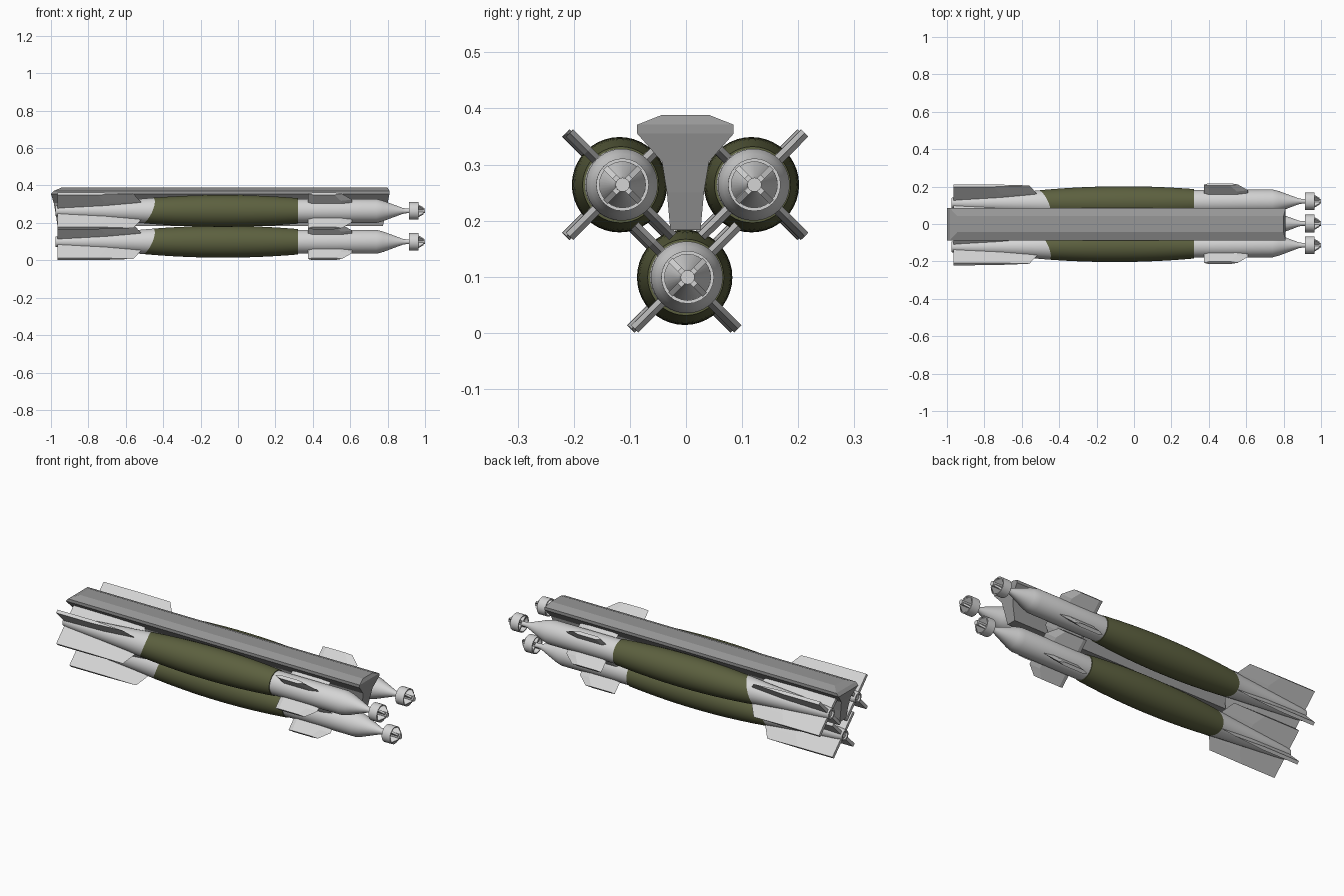
import bpy, bmesh, math
from mathutils import Matrix, Vector

if "Cube" in bpy.data.objects:
    bpy.data.objects.remove(bpy.data.objects["Cube"])


def material(name, rgb):
    m = bpy.data.materials.new(name)
    m.diffuse_color = (*rgb, 1)
    m.use_nodes = True
    m.node_tree.nodes["Principled BSDF"].inputs["Base Color"].default_value = m.diffuse_color
    return m


LIGHT = material("light grey", (0.66, 0.66, 0.66))
OLIVE = material("olive green", (0.108, 0.118, 0.05))
RACK = material("rack grey", (0.31, 0.31, 0.31))


def finish(name, bm, mats, matrix=None, smooth=True):
    if matrix:
        bm.transform(matrix)
    bmesh.ops.recalc_face_normals(bm, faces=bm.faces[:])
    me = bpy.data.meshes.new(name)
    bm.to_mesh(me)
    bm.free()
    for m in mats:
        me.materials.append(m)
    ob = bpy.data.objects.new(name, me)
    bpy.context.collection.objects.link(ob)
    if smooth:
        bpy.ops.object.select_all(action='DESELECT')
        ob.select_set(True)
        bpy.context.view_layer.objects.active = ob
        bpy.ops.object.shade_smooth_by_angle(angle=math.radians(30))
    return ob


def lathe(profile, n=40, closed=False):
    """Spin (x, radius) points around the x axis."""
    bm = bmesh.new()
    vs = [bm.verts.new((x, 0, r)) for x, r in profile]
    es = [bm.edges.new((a, b)) for a, b in zip(vs, vs[1:])]
    if closed:
        es.append(bm.edges.new((vs[-1], vs[0])))
    bmesh.ops.spin(bm, geom=vs + es, cent=(0, 0, 0), axis=(1, 0, 0),
                   angle=2 * math.pi, steps=n, use_duplicate=False)
    bmesh.ops.remove_doubles(bm, verts=bm.verts[:], dist=1e-5)
    return bm


def four_fins(outline, inner, t):
    """Four diagonal fins: thin outline in the middle, thick inner outline."""
    bm = bmesh.new()
    n = len(outline)
    for k in range(4):
        rot = Matrix.Rotation(math.radians(45 + 90 * k), 3, 'X')
        ring = lambda pts, y: [bm.verts.new(rot @ Vector((x, y, r))) for x, r in pts]
        mid, a, b = ring(outline, 0), ring(inner, t / 2), ring(inner, -t / 2)
        bm.faces.new(a)
        bm.faces.new(b[::-1])
        for i in range(n):
            j = (i + 1) % n
            bm.faces.new((mid[i], mid[j], a[j], a[i]))
            bm.faces.new((mid[j], mid[i], b[i], b[j]))
    bmesh.ops.remove_doubles(bm, verts=bm.verts[:], dist=1e-6)
    return bm


def bomb(label, y, z):
    place = Matrix.Translation((0, y, z)) @ Matrix.Rotation(0.005, 4, 'Z')

    # Barrel-shaped casing with tail cone, olive in front of a slanted paint line
    tail = [(-0.95, 0), (-0.95, 0.02), (-0.975, 0.02), (-0.975, 0.028),
            (-0.94, 0.033), (-0.75, 0.047)]
    xs = [-0.56 + 0.88 * i / 22 for i in range(23)]
    barrel = [(x, 0.085 - 0.106 * (x + 0.08) ** 2) for x in xs]
    bm = lathe(tail + barrel + [(0.325, 0)])
    co, no = Vector((-0.485, 0, 0)), Vector((1, 0.4, -0.4)).normalized()
    bmesh.ops.bisect_plane(bm, geom=bm.verts[:] + bm.edges[:] + bm.faces[:],
                           plane_co=co, plane_no=no)
    for f in bm.faces:
        f.material_index = int((f.calc_center_median() - co).dot(no) > 0)
    finish(label + "_casing", bm, [LIGHT, OLIVE], place)

    # Guidance section: cylinder, nose cone and probe rod
    bm = lathe([(0.30, 0), (0.30, 0.064), (0.74, 0.064), (0.775, 0.055), (0.88, 0.016),
                (0.90, 0.0125), (1.0, 0.0125), (1.0, 0)])
    finish(label + "_guidance_nose", bm, [LIGHT], place)

    # Nose ring with cross vanes
    bm = lathe([(0.915, 0.047), (0.965, 0.047), (0.965, 0.041), (0.915, 0.041)], 24, True)
    finish(label + "_nose_ring", bm, [LIGHT], place)
    vane = [(0.92, 0), (0.92, 0.043), (0.965, 0.043), (0.993, 0.02), (0.993, 0)]
    finish(label + "_nose_vanes", four_fins(vane, vane, 0.01), [LIGHT], place, False)

    # Front steering fins
    finish(label + "_front_fins", four_fins(
        [(0.375, 0), (0.375, 0.13), (0.555, 0.13), (0.61, 0.085), (0.61, 0)],
        [(0.40, 0), (0.40, 0.13), (0.515, 0.13), (0.55, 0.085), (0.55, 0)],
        0.018), [LIGHT], place, False)

    # Long wedge-shaped tail fins
    finish(label + "_tail_fins", four_fins(
        [(-0.965, 0), (-0.965, 0.13), (-0.56, 0.13), (-0.52, 0.07), (-0.52, 0)],
        [(-0.965, 0), (-0.965, 0.13), (-0.75, 0.13), (-0.71, 0.07), (-0.71, 0)],
        0.018), [LIGHT], place, False)


bomb("left_bomb", -0.118, 0.264)
bomb("right_bomb", 0.117, 0.264)
bomb("lower_bomb", -0.002, 0.099)

# Carrier rack: half section as (y, z, rear x, front x), mirrored across y
half = [(0.043, 0.388, -0.945, 0.80), (0.086, 0.371, -0.985, 0.81),
        (0.086, 0.355, -1.0, 0.81), (0.042, 0.305, -0.985, 0.80),
        (0.033, 0.25, -0.975, 0.79), (0.027, 0.183, -0.965, 0.775)]
section = half + [(-y, z, a, b) for y, z, a, b in reversed(half)]
bm = bmesh.new()
rear = [bm.verts.new((a, y - 0.001, z)) for y, z, a, b in section]
front = [bm.verts.new((b, y - 0.001, z)) for y, z, a, b in section]
n = len(section)
for i in range(n):
    j = (i + 1) % n
    bm.faces.new((rear[i], rear[j], front[j], front[i]))
for i in range(len(half) - 1):
    for e in (rear, front):
        bm.faces.new((e[i], e[i + 1], e[n - 2 - i], e[n - 1 - i]))
finish("carrier_rack", bm, [RACK], None, False)
